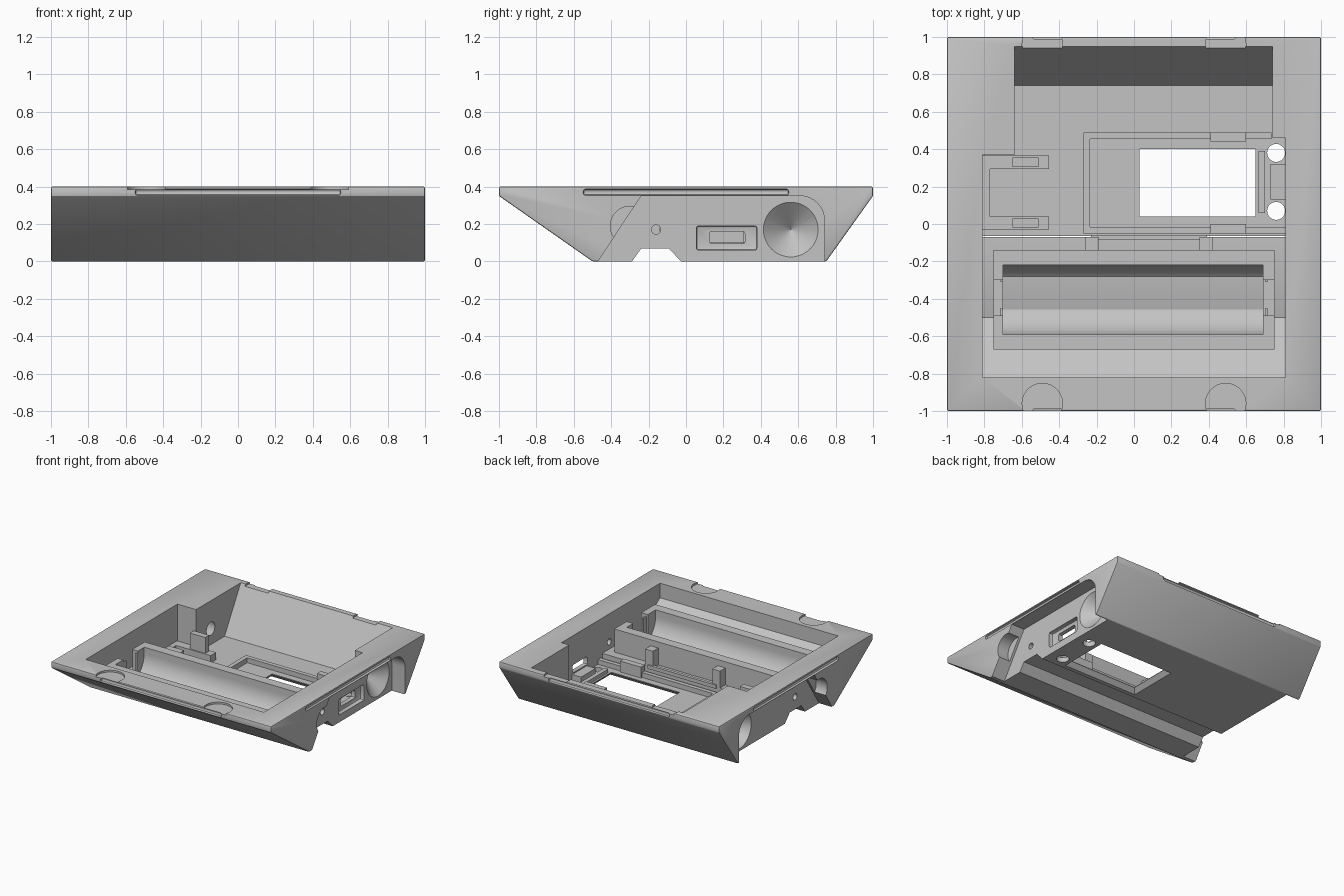
import bpy, bmesh, math
from mathutils import Matrix, Vector

if "Cube" in bpy.data.objects:
    bpy.data.objects.remove(bpy.data.objects["Cube"], do_unlink=True)

grey = bpy.data.materials.new("plain grey")
grey.use_nodes = True
grey.diffuse_color = (0.55, 0.55, 0.55, 1)
grey.node_tree.nodes["Principled BSDF"].inputs["Base Color"].default_value = (0.55, 0.55, 0.55, 1)


def finish(name, bm):
    bmesh.ops.recalc_face_normals(bm, faces=bm.faces)
    mesh = bpy.data.meshes.new(name)
    bm.to_mesh(mesh)
    bm.free()
    mesh.materials.append(grey)
    ob = bpy.data.objects.new(name, mesh)
    bpy.context.collection.objects.link(ob)
    return ob


def prism(name, profile, x0, x1, bevel=0):
    """Side profile of (y, z) points, extruded along x."""
    bm = bmesh.new()
    face = bm.faces.new([bm.verts.new((x0, y, z)) for y, z in profile])
    out = bmesh.ops.extrude_face_region(bm, geom=[face])
    verts = [v for v in out["geom"] if isinstance(v, bmesh.types.BMVert)]
    bmesh.ops.translate(bm, verts=verts, vec=(x1 - x0, 0, 0))
    if bevel:
        bmesh.ops.recalc_face_normals(bm, faces=bm.faces)
        bmesh.ops.bevel(bm, geom=bm.edges[:], offset=bevel, segments=2, profile=0.5, affect='EDGES')
    return finish(name, bm)


def box(name, x, y, z, bevel=0):
    return prism(name, [(y[0], z[0]), (y[1], z[0]), (y[1], z[1]), (y[0], z[1])], x[0], x[1], bevel)


def cone(name, start, end, r1, r2, sides=48):
    """Round bar or cone between two points."""
    a, b = Vector(start), Vector(end)
    bm = bmesh.new()
    turn = (b - a).to_track_quat('Z', 'Y').to_matrix().to_4x4()
    bmesh.ops.create_cone(bm, cap_ends=True, segments=sides, radius1=r1, radius2=r2,
                          depth=(b - a).length, matrix=Matrix.Translation((a + b) / 2) @ turn)
    return finish(name, bm)


def cut(target, cutter):
    mod = target.modifiers.new("cut", 'BOOLEAN')
    mod.operation, mod.solver, mod.object = 'DIFFERENCE', 'EXACT', cutter
    bpy.context.view_layer.objects.active = target
    bpy.ops.object.modifier_apply(modifier=mod.name)
    bpy.data.objects.remove(cutter, do_unlink=True)


FLOOR = 0.04

# Outer shell with sloping front and back
shell = prism("shell", [(-1, 0.4), (-1, 0.35), (-0.5, 0), (0.75, 0), (1, 0.35), (1, 0.4)], -1, 1, 0.008)

# Main cavity, right-hand extension and rear cavity
cut(shell, prism("c", [(-0.82, 0.5), (-0.82, 0.28), (-0.5, 0.06), (-0.3, 0.11), (-0.07, 0.11),
                       (-0.07, FLOOR), (0.37, FLOOR), (0.37, 0.5)], -0.81, 0.81))
cut(shell, box("c", (0.2, 0.81), (0.2, 0.46), (FLOOR, 0.5)))
cut(shell, prism("c", [(0.3, 0.5), (0.3, FLOOR), (0.74, FLOOR), (0.95, 0.4), (1.008, 0.5)], -0.64, 0.74))

# Side recesses with a rounded rear corner
arc = [(0.61 + 0.13 * math.sin(math.radians(t)), 0.22 + 0.13 * math.cos(math.radians(t)))
       for t in range(0, 91, 9)]
recess = [(-0.536, -0.1), (-0.24, 0.35)] + arc + [(0.74, -0.1)]
for s in (-1, 1):
    # Dish in the front fin, cut only as deep as the fin
    cut(shell, cone("c", (s * 1.1, -0.3, 0.19), (s * 0.9, -0.3, 0.19), 0.105, 0.105))
    cut(shell, prism("c", recess, s * 0.88, s * 1.1))
    cut(shell, cone("c", (s * 0.9, -0.16, 0.17), (s * 0.79, -0.16, 0.17), 0.025, 0.025, 24))
    # Long grip grooves around the rim
    cut(shell, box("c", sorted((s * 0.98, s * 1.05)), (-0.55, 0.55), (0.353, 0.387), 0.014))
    cut(shell, box("c", (-0.55, 0.55), sorted((s * 0.98, s * 1.05)), (0.353, 0.387), 0.014))
    # Shallow round pockets in the rim
    for x in (-0.49, 0.49):
        cut(shell, cone("c", (x, s * 0.96, 0.385), (x, s * 0.96, 0.45), 0.108, 0.108))

# Conical side openings
cut(shell, cone("c", (0.885, 0.56, 0.17), (0.755, 0.56, 0.17), 0.152, 0.002))
cut(shell, cone("c", (-0.885, 0.56, 0.17), (-0.62, 0.56, 0.17), 0.152, 0.045))

# Socket opening in the side wall
cut(shell, box("c", (0.845, 0.95), (0.055, 0.38), (0.06, 0.19), 0.012))
cut(shell, box("c", (0.78, 0.9), (0.125, 0.315), (0.095, 0.16), 0.012))

# Channel under the floor
cut(shell, prism("c", [(-0.325, -0.05), (-0.24, 0.068), (-0.09, 0.068), (0.02, -0.05)], -1.1, 1.1))


# Window through the floor, flaring downwards
def window():
    bm = bmesh.new()
    rings = []
    for z, grow in ((-0.02, 0.05), (0.035, 0), (0.1, 0)):
        rings.append([bm.verts.new(p) for p in (
            (0.03 - grow, 0.04 - grow, z), (0.65 + grow, 0.04 - grow, z),
            (0.65 + grow, 0.4 + grow, z), (0.03 - grow, 0.4 + grow, z))])
    bm.faces.new(rings[0])
    bm.faces.new(rings[-1])
    for low, high in zip(rings, rings[1:]):
        for i in range(4):
            j = (i + 1) % 4
            bm.faces.new((low[i], low[j], high[j], high[i]))
    return finish("c", bm)


cut(shell, window())
for y in (0.07, 0.38):
    cut(shell, cone("c", (0.76, y, -0.1), (0.76, y, 0.2), 0.048, 0.048, 32))

# Cell tray with round cradle and open ends
tray = prism("cell_tray", [(-0.67, 0.15), (-0.5, 0.03), (-0.29, 0.03), (-0.27, 0.09), (-0.14, 0.09),
                           (-0.14, 0.3), (-0.67, 0.3)], -0.75, 0.75)
cradle = [(-0.405 + 0.187 * math.cos(math.radians(t)), 0.25 + 0.187 * math.sin(math.radians(t)))
          for t in range(180, 361, 6)]
cut(tray, prism("c", [(-0.592, 0.4)] + cradle + [(-0.218, 0.4)], -0.7, 0.69))
for s in (-1, 1):
    cut(tray, box("c", sorted((s * 0.68, s * 0.8)), (-0.49, -0.3), (0.13, 0.4)))
    for y in (-0.5, -0.31):
        box("contact_tab", sorted((s * 0.7, s * 0.715)), (y, y + 0.05), (0.12, 0.28))

# Retaining posts behind the tray
for x0, x1, foot in ((-0.26, -0.19, -0.23), (0.35, 0.42, 0.39)):
    box("retaining_post", (x0, x1), (-0.14, -0.07), (0.1, 0.25))
box("post_rail", (-0.23, 0.39), (-0.085, -0.06), (0.1, 0.13))

# Frame for the display board, with clips
TOP = 0.08
box("frame_front", (-0.27, 0.81), (-0.05, -0.015), (FLOOR - 0.01, TOP))
box("frame_back", (-0.27, 0.735), (0.455, 0.49), (FLOOR - 0.01, TOP))
box("frame_end", (-0.27, -0.235), (-0.015, 0.455), (FLOOR - 0.01, TOP))
for y in (-0.05, 0.44):
    box("frame_clip", (0.41, 0.6), (y, y + 0.05), (FLOOR - 0.01, 0.13))
box("frame_stop", (0.73, 0.81), (0.13, 0.32), (FLOOR - 0.01, 0.085))
box("frame_ledge", (0.665, 0.7), (0.06, 0.39), (FLOOR - 0.01, 0.07))

# Holder for the small side board
box("holder_end", (-0.815, -0.77), (-0.03, 0.365), (FLOOR - 0.01, 0.1))
for y in (-0.03, 0.295):
    box("holder_wall", (-0.77, -0.455), (y, y + 0.07), (FLOOR - 0.01, 0.1))
    box("holder_clip", (-0.65, -0.51), (y + 0.01, y + 0.06), (0.09, 0.23))

# Sharp edges kept, round cuts smoothed
for ob in bpy.context.collection.objects:
    if ob.type == 'MESH' and grey.name in ob.data.materials:
        ob.data.polygons.foreach_set("material_index", [0] * len(ob.data.polygons))
        bpy.ops.object.select_all(action='DESELECT')
        ob.select_set(True)
        bpy.context.view_layer.objects.active = ob
        bpy.ops.object.shade_smooth_by_angle(angle=math.radians(25))
